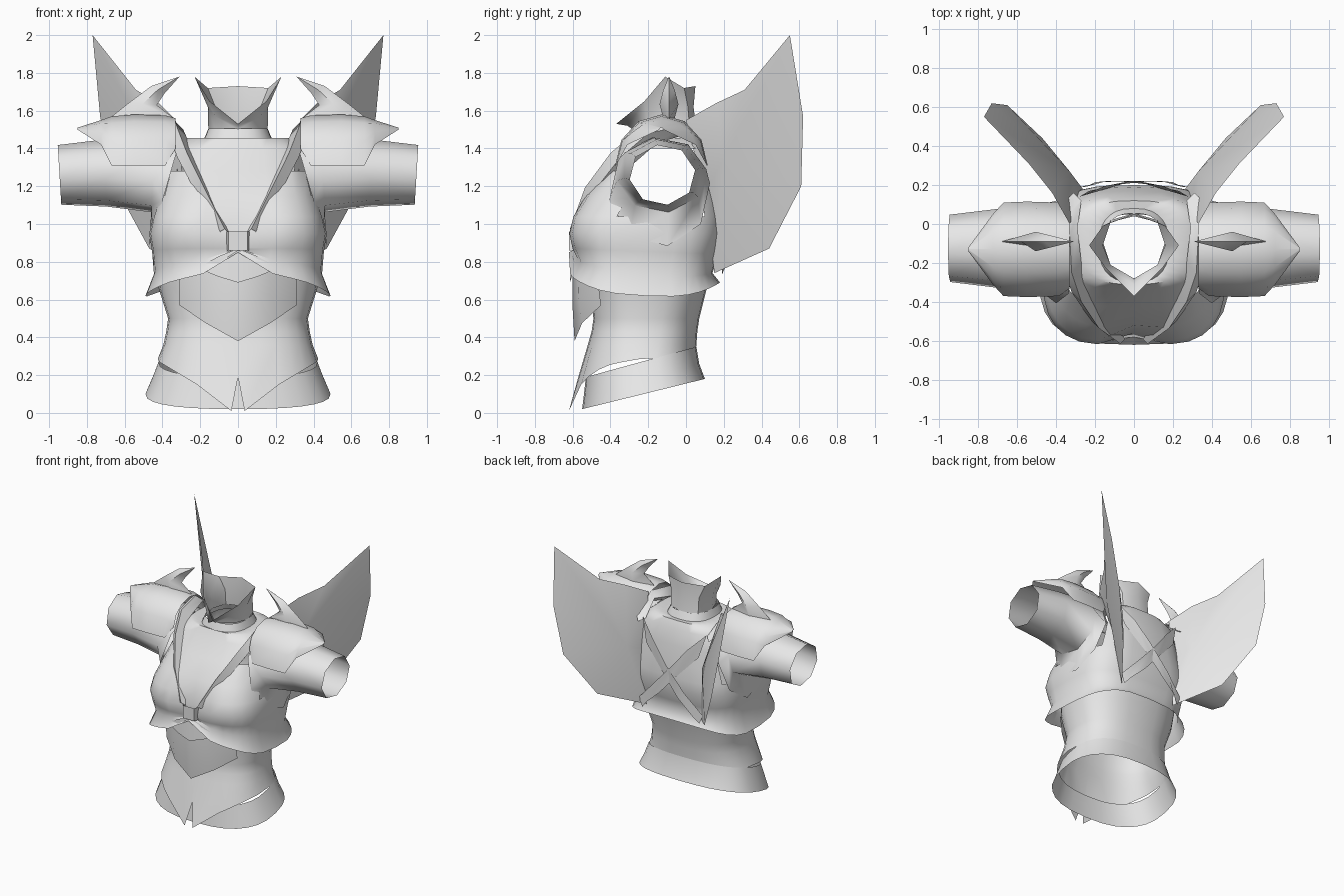
import bpy
import bmesh
import math

if "Cube" in bpy.data.objects:
    bpy.data.objects.remove(bpy.data.objects["Cube"])

steel = bpy.data.materials.new("plain_grey")
steel.use_nodes = True
steel.diffuse_color = (.8, .8, .8, 1)
steel.node_tree.nodes["Principled BSDF"].inputs["Base Color"].default_value = (.8, .8, .8, 1)


def build(name, verts, faces, mirror=False, skip=None, angle=40):
    """Make one smooth shaded part, optionally mirrored left to right."""
    bm = bmesh.new()
    points = [bm.verts.new(v) for v in verts]
    for face in faces:
        bm.faces.new([points[i] for i in face])
    if skip:
        holes = [f for f in bm.faces if skip(f.calc_center_median())]
        bmesh.ops.delete(bm, geom=holes, context="FACES")
    bmesh.ops.recalc_face_normals(bm, faces=bm.faces[:])
    mesh = bpy.data.meshes.new(name)
    bm.to_mesh(mesh)
    bm.free()
    mesh.materials.append(steel)
    part = bpy.data.objects.new(name, mesh)
    bpy.context.collection.objects.link(part)
    if mirror:
        part.modifiers.new("mirror", "MIRROR")
    bpy.ops.object.select_all(action="DESELECT")
    part.select_set(True)
    bpy.context.view_layer.objects.active = part
    bpy.ops.object.shade_smooth_by_angle(angle=math.radians(angle))


def grid(name, rows, closed=False, **options):
    """Skin a list of rows that all have the same number of points."""
    n = len(rows[0])
    faces = []
    for r in range(len(rows) - 1):
        for c in range(n if closed else n - 1):
            d = (c + 1) % n
            faces.append((r * n + c, r * n + d, r * n + n + d, r * n + n + c))
    build(name, [p for row in rows for p in row], faces, **options)


def power(value, p):
    return math.copysign(abs(value) ** p, value)


def ring(front_z, back_z, width, front, back, cleft=0, lift=0, sag=0, p=.8, n=28):
    """Body section running from the front centre around to the back."""
    points = []
    for i in range(n):
        t = math.tau * i / n
        x = width * power(math.sin(t), p)
        k = (1 - power(math.cos(t), p)) / 2
        middle = math.exp(-(x / .12) ** 2) * (k < .5)
        y = front + (back - front) * k + cleft * middle
        z = front_z + (back_z - front_z) * k + lift * middle + sag * math.sin(t) ** 2
        points.append((x, y, z))
    return points


# Waist, whose hem dips to a split point at the front, and the hip band
hem = [(x, y - .08 * (1 - abs(x) / .42), .02 + .6 * abs(x)) if y < -.25 else (x, y, z)
       for x, y, z in ring(.27, .3, .425, -.54, .05)]
hem[0], hem[1], hem[-1] = (0, -.57, .19), (.035, -.62, .01), (-.035, -.62, .01)
grid("waist", [
    hem,
    ring(.36, .36, .395, -.52, .055),
    ring(.43, .43, .38, -.5, .06),
    ring(.5, .5, .37, -.49, .07),
    ring(.66, .66, .42, -.51, .11),
    ring(.85, .8, .43, -.52, .15)], closed=True)
grid("hip_band", [
    ring(.02, .18, .49, -.55, .1),
    ring(.1, .26, .455, -.54, .07),
    ring(.19, .35, .42, -.53, .055)], closed=True)


# Chest shell with open armholes
def armhole(c):
    return abs(c.x) > .25 and -.33 < c.y < .08 and 1.05 < c.z < 1.38


grid("chest", [
    ring(.73, .69, .49, -.62, .18, lift=.12, sag=-.09, p=.65),
    ring(.81, .74, .445, -.58, .14, lift=.06, sag=-.04, p=.65),
    ring(.87, .84, .455, -.61, .17, cleft=.03, p=.62),
    ring(.95, .95, .47, -.63, .2, cleft=.07, p=.62),
    ring(1.04, 1.04, .45, -.61, .2, cleft=.07, p=.62),
    ring(1.15, 1.15, .415, -.54, .19, cleft=.02, p=.65),
    ring(1.28, 1.28, .38, -.43, .17, p=.65),
    ring(1.4, 1.4, .35, -.34, .145, p=.65),
    ring(1.455, 1.455, .28, -.31, .12, p=.7),
    ring(1.45, 1.45, .18, -.3, .08),
    ring(1.505, 1.505, .157, -.28, .055)], closed=True, skip=armhole, angle=60)

# Flared collar with side points
grid("collar", [
    [(0, -.28, 1.5), (.12, -.21, 1.5), (.157, -.1, 1.5), (.12, .02, 1.5), (0, .055, 1.5)],
    [(0, -.31, 1.52), (.12, -.21, 1.57), (.16, -.11, 1.62), (.12, .01, 1.62), (0, .04, 1.62)],
    [(0, -.37, 1.53), (.15, -.22, 1.65), (.23, -.11, 1.78), (.16, -.01, 1.72), (0, .05, 1.73)]],
    mirror=True, angle=50)

# Open sleeves, flared over the armpits at the root
sleeve = []
for x, tilt, low, high, front, back in [
        (.36, .29, .88, 1.46, -.41, .13), (.45, .05, 1.06, 1.46, -.37, .11),
        (.7, -.03, 1.09, 1.45, -.33, .08), (.945, -.06, 1.1, 1.42, -.3, .05)]:
    row = []
    for i in range(8):
        t = math.tau * (i + .2) / 8
        z = (low + high) / 2 + (high - low) / 2 * math.sin(t)
        y = (front + back) / 2 + (back - front) / 2 * math.cos(t)
        row.append((x + (1.26 - z) * tilt, y, z))
    sleeve.append(row)
grid("sleeves", sleeve, closed=True, mirror=True, angle=60)


# Pointed shoulder plates
def arch(x, half, top, bottom):
    angles = [math.pi * i / 6 for i in range(7)]
    return [(x, -.13 - half * math.cos(a), bottom + (top - bottom) * math.sin(a)) for a in angles]


grid("shoulder_plates", [
    arch(.33, .2, 1.56, 1.4), arch(.385, .24, 1.575, 1.31), arch(.55, .245, 1.58, 1.31),
    arch(.67, .24, 1.57, 1.31), arch(.725, .18, 1.55, 1.42), arch(.85, .01, 1.51, 1.5)],
    mirror=True)

# Curved shoulder spikes
spike = []
for inner, inner_z, outer, outer_z, half in [
        (.34, 1.56, .68, 1.56, .03), (.43, 1.63, .58, 1.64, .05),
        (.39, 1.69, .46, 1.73, .03), (.31, 1.78, .312, 1.78, .001)]:
    x, z = (inner + outer) / 2, (inner_z + outer_z) / 2
    spike.append([(inner, -.09, inner_z), (x, -.09 - half, z),
                  (outer, -.09, outer_z), (x, -.09 + half, z)])
grid("shoulder_spikes", spike, closed=True, mirror=True, angle=40)

# Ridged straps running over the shoulders to the clasp
strap = []
for x, y, z, r in [(.31, .12, 1.42, .04), (.33, -.02, 1.52, .04), (.32, -.2, 1.48, .05),
                   (.27, -.35, 1.35, .05), (.18, -.49, 1.17, .045), (.07, -.59, .96, .025)]:
    strap.append([(x - r, y, z - r / 2), (x, y - r, z + r / 2),
                  (x + r, y, z), (x, y + r, z - r)])
grid("chest_straps", strap, closed=True, mirror=True, angle=60)

# Crossed straps on the back
grid("back_straps", [
    [(.28, .14, 1.42), (.15, .195, 1.29), (.02, .22, 1.13), (-.14, .22, .95), (-.28, .19, .8)],
    [(.23, .17, 1.24), (.06, .205, 1.06), (-.08, .22, .9), (-.2, .215, .79), (-.25, .19, .73)]],
    mirror=True)

# Belly plates and clasp
grid("belly_plate", [
    [(0, -.6, .73), (.17, -.575, .77), (.31, -.47, .72)],
    [(0, -.6, .55), (.17, -.57, .62), (.31, -.46, .65)],
    [(0, -.59, .38), (.17, -.55, .475), (.31, -.45, .57)]], mirror=True)
grid("upper_belly_plate", [
    [(0, -.6, .87), (.1, -.6, .83), (.21, -.58, .77)],
    [(0, -.615, .69), (.1, -.605, .72), (.21, -.58, .765)]], mirror=True)
grid("clasp", [
    [(0, -.62, .96), (.05, -.62, .96), (.06, -.58, .96)],
    [(0, -.62, .86), (.05, -.62, .86), (.06, -.58, .86)]], mirror=True)

# Blade wings, thick at the root and sharp at the rim
rim = [(.33, .0, 1.55), (.42, .16, 1.64), (.54, .31, 1.71), (.77, .55, 2), (.73, .62, 1.57),
       (.65, .61, 1.2), (.47, .44, .87), (.24, .15, .74), (.28, .1, 1.15)]
size = len(rim)
hubs = [(.43, .2, 1.35), (.33, .27, 1.22)]
build("wings", rim + hubs,
      [(i, (i + 1) % size, size + side) for side in (0, 1) for i in range(size)],
      mirror=True, angle=60)
